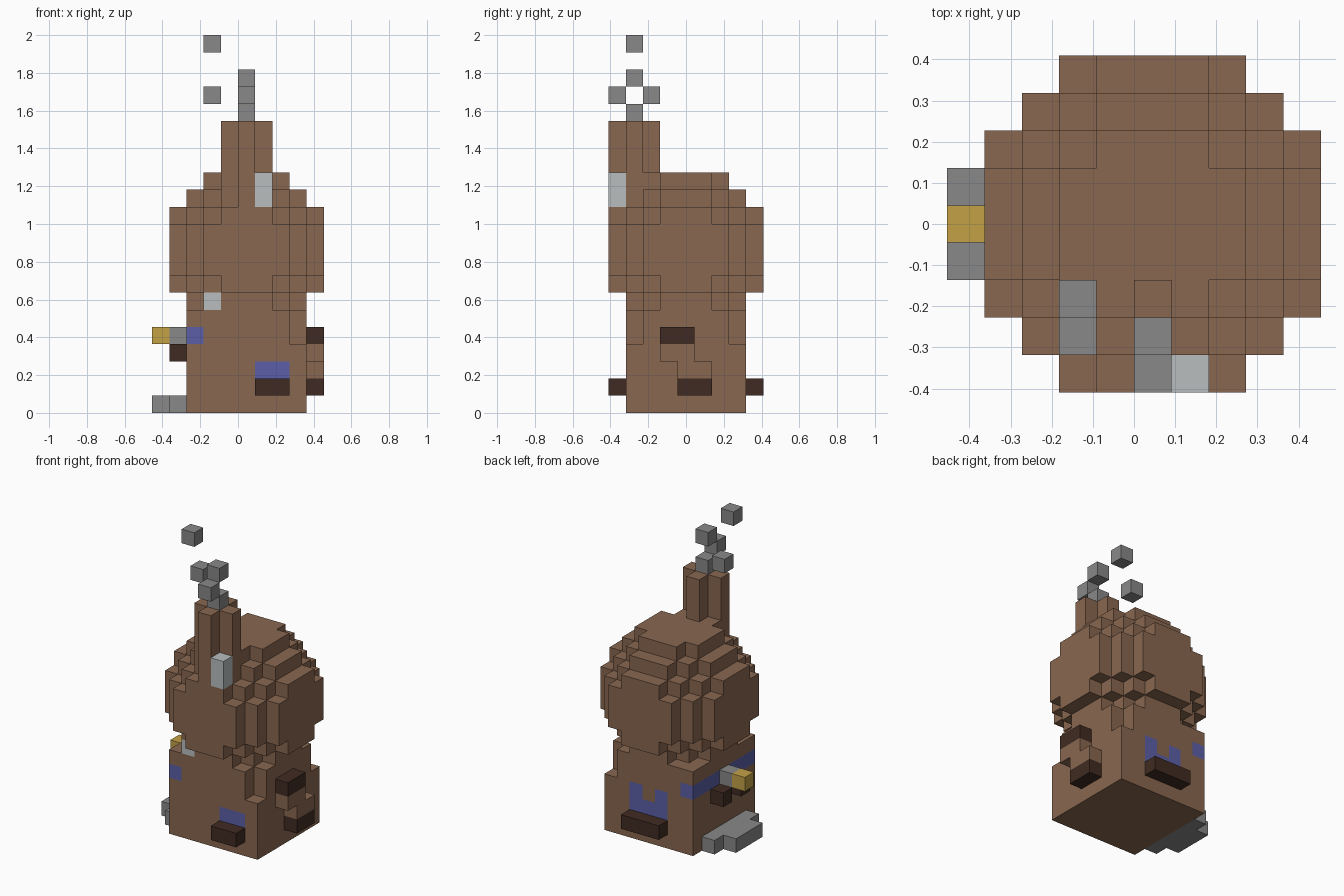
import bpy, bmesh
from itertools import product
from mathutils import Vector

V = 2 / 22                                  # edge of one cube
ORIGIN = Vector((-5 * V, -4.5 * V, 0))

if "Cube" in bpy.data.objects:
    bpy.data.objects.remove(bpy.data.objects["Cube"], do_unlink=True)


def material(name, rgb):
    lin = [(c / 255 / 12.92) if c < 11 else ((c / 255 + 0.055) / 1.055) ** 2.4 for c in rgb]
    mat = bpy.data.materials.new(name)
    mat.use_nodes = True
    mat.diffuse_color = (*lin, 1)
    mat.node_tree.nodes["Principled BSDF"].inputs["Base Color"].default_value = (*lin, 1)
    return mat


brown = material("warm brown", (137, 103, 80))
dark = material("dark wood", (64, 43, 34))
grey = material("stone grey", (136, 136, 136))
pale = material("pale grey", (184, 190, 190))
gold = material("lamp gold", (194, 161, 70))
blue = material("window blue", (91, 95, 167))

AXES = [Vector(a) for a in ((1, 0, 0), (0, 1, 0), (0, 0, 1))]


def block(i, j, k):
    """Grid cells in inclusive ranges; each range is a number or a pair."""
    span = lambda r: range(r[0], r[1] + 1) if isinstance(r, tuple) else (r,)
    return set(product(span(i), span(j), span(k)))


def build(name, cells, mats, rule=None):
    """Outer skin of a set of cubes; rule(cell, normal) gives the material slot."""
    bm = bmesh.new()
    for cell in cells:
        centre = Vector(cell) + Vector((0.5, 0.5, 0.5))
        for a, sign in product(range(3), (-1, 1)):
            n = AXES[a] * sign
            if tuple(int(c) for c in Vector(cell) + n) in cells:
                continue
            u, w = AXES[(a + 1) % 3], AXES[(a + 2) % 3] * sign
            corners = [centre + (n + u * s + w * t) / 2
                       for s, t in ((-1, -1), (1, -1), (1, 1), (-1, 1))]
            face = bm.faces.new([bm.verts.new(ORIGIN + c * V) for c in corners])
            if rule:
                face.material_index = rule(cell, tuple(int(c) for c in n))
    bmesh.ops.remove_doubles(bm, verts=bm.verts, dist=V / 100)
    mesh = bpy.data.meshes.new(name)
    bm.to_mesh(mesh)
    bm.free()
    for m in mats:
        mesh.materials.append(m)
    obj = bpy.data.objects.new(name, mesh)
    bpy.context.collection.objects.link(obj)


# Square stem with two lowered corners on its left side
stem = block((2, 8), (1, 7), (0, 5)) - block(8, 1, (4, 5)) - block(8, 7, (4, 5))
front_window = block((6, 7), 1, 2)
back_window = block((4, 6), 7, 2) | block(4, 7, 3) | block(6, 7, 3)
band = block(2, (1, 7), 4)


def stem_colour(cell, n):
    painted = (cell in band or (cell in front_window and n[1] < 0)
               or (cell in back_window and n[1] > 0))
    return int(painted and n[2] == 0)


build("stem", stem, [brown, blue], stem_colour)

# Round cap: a ball of cubes resting on the stem
cap = {c for c in block((1, 9), (0, 8), (6, 13))
       if (c[0] - 5) ** 2 + (c[1] - 4) ** 2 + (c[2] - 9) ** 2 <= 21}
build("round_cap", cap, [brown])

# Chimney with a cross-shaped section
chimney = block((4, 6), 1, (12, 16)) | block(5, (0, 2), (12, 16))
build("chimney", chimney - cap, [brown])
build("chimney_patch", block(6, 0, (12, 13)), [pale])
build("cap_patch", block(3, 1, 6), [pale])

# Smoke puffs
for n, puff in enumerate([(5, 1, 17), (5, 0, 18), (3, 2, 18), (5, 1, 19), (3, 1, 21)]):
    build(f"smoke_puff_{n + 1}", {puff}, [grey])

# Ledges and the bulge between the two side ledges
build("front_ledge", block((6, 7), 0, 1), [dark])
build("back_ledge", block((4, 6), 8, 1), [dark])
build("side_ledge_low", block(9, (4, 5), 1), [dark])
build("side_ledge_high", block(9, (3, 4), 4), [dark])
build("side_bulge", block(9, (4, 5), 2) | block(9, (3, 4), 3), [brown])

# Entrance: doorstep, lamp and brackets
build("doorstep", block(1, (2, 6), 0) | block(0, (3, 5), 0), [grey])
build("lamp_arm", block(1, 4, 4), [grey])
build("lamp", block(0, 4, 4), [gold])
for name, j in (("door_bracket_front", 3), ("door_bracket_back", 5)):
    build(name, block(1, j, 3), [dark])
